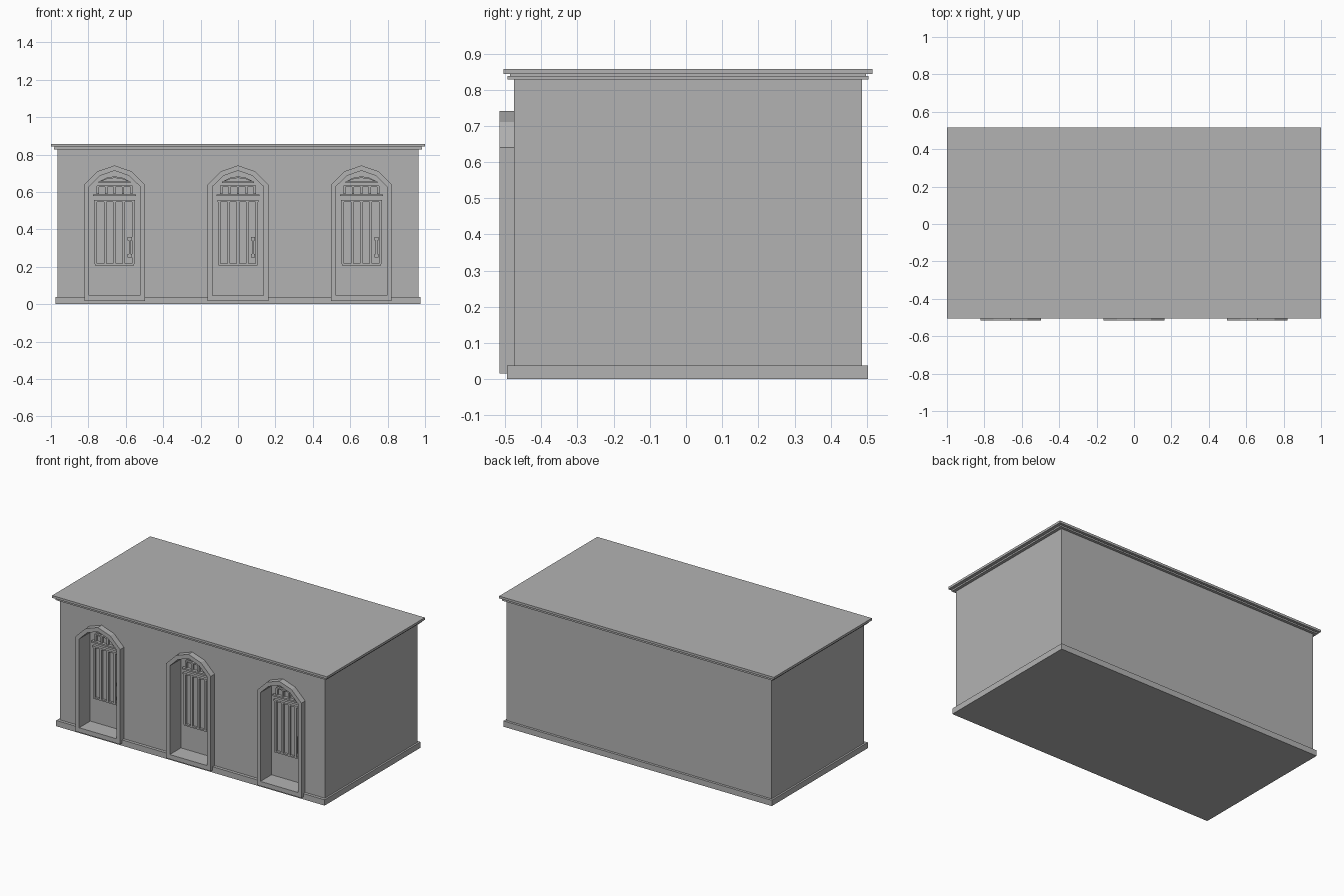
import bpy
import bmesh

cube = bpy.data.objects.get("Cube")
if cube:
    bpy.data.objects.remove(cube, do_unlink=True)

stone = bpy.data.materials.new("grey_stone")
stone.use_nodes = True
GREY = (0.45, 0.45, 0.45, 1)
stone.diffuse_color = GREY
stone.node_tree.nodes["Principled BSDF"].inputs["Base Color"].default_value = GREY


def finish(name, bm):
    bmesh.ops.recalc_face_normals(bm, faces=bm.faces)
    mesh = bpy.data.meshes.new(name)
    bm.to_mesh(mesh)
    bm.free()
    mesh.materials.append(stone)
    obj = bpy.data.objects.new(name, mesh)
    bpy.context.collection.objects.link(obj)
    return obj


def box(name, x0, x1, y0, y1, z0, z1):
    bm = bmesh.new()
    bmesh.ops.create_cube(bm, size=1)
    for v in bm.verts:
        v.co = (x0 + (v.co.x + 0.5) * (x1 - x0),
                y0 + (v.co.y + 0.5) * (y1 - y0),
                z0 + (v.co.z + 0.5) * (z1 - z0))
    return finish(name, bm)


def arch(half, bottom, spring, mid_x, mid_z, top):
    """Faceted arch outline in the xz plane."""
    right = [(half, bottom), (half, spring), (mid_x, mid_z)]
    return right + [(0, top)] + [(-x, z) for x, z in reversed(right)]


def prism(name, outline, cx, y0, y1):
    bm = bmesh.new()
    face = bm.faces.new([bm.verts.new((cx + x, y0, z)) for x, z in outline])
    ext = bmesh.ops.extrude_face_region(bm, geom=[face])["geom"]
    for v in ext:
        if isinstance(v, bmesh.types.BMVert):
            v.co.y = y1
    return finish(name, bm)


def ring(name, outer, inner, cx, y0, y1):
    """Closed band between two matching outlines, with depth."""
    bm = bmesh.new()
    loops = [[bm.verts.new((cx + x, y, z)) for x, z in pts]
             for pts, y in ((outer, y0), (inner, y0), (inner, y1), (outer, y1))]
    n = len(outer)
    for k in range(4):
        a, b = loops[k], loops[(k + 1) % 4]
        for i in range(n):
            j = (i + 1) % n
            bm.faces.new((a[i], a[j], b[j], b[i]))
    return finish(name, bm)


# Building mass, plinth and stepped cornice
walls = box("walls", -0.965, 0.965, -0.475, 0.487, 0.005, 0.835)
box("plinth", -0.977, 0.977, -0.495, 0.503, 0, 0.038)
box("cornice_lower", -0.985, 0.985, -0.493, 0.505, 0.828, 0.838)
box("cornice_neck", -0.98, 0.98, -0.487, 0.498, 0.836, 0.845)
box("roof_slab", -1, 1, -0.505, 0.515, 0.843, 0.858)

OUTER = arch(0.162, 0.016, 0.64, 0.09, 0.711, 0.742)
INNER = arch(0.136, 0.046, 0.63, 0.077, 0.687, 0.714)
CUT = arch(0.145, 0.04, 0.633, 0.082, 0.693, 0.72)
FAN_OUT = arch(0.085, 0.648, 0.655, 0.045, 0.676, 0.684)
FAN_IN = arch(0.074, 0.655, 0.657, 0.04, 0.669, 0.675)
DOOR_Y = -0.40


def door(cx):
    # Arched recess in the wall
    cutter = prism("door_cutter", CUT, cx, -0.55, DOOR_Y)
    cutter.hide_render = True
    cutter.hide_set(True)
    cutter.display_type = 'WIRE'
    mod = walls.modifiers.new("doorway", 'BOOLEAN')
    mod.object = cutter
    mod.solver = 'EXACT'
    ring("door_frame", OUTER, INNER, cx, -0.515, DOOR_Y + 0.005)

    def bar(name, x0, x1, z0, z1, depth=0.014):
        box(name, cx + x0, cx + x1, DOOR_Y - depth, DOOR_Y + 0.004, z0, z1)

    # Tall panes, small upper panes and their rails
    for i in range(-2, 3):
        x = i * 0.05
        bar("mullion", x - 0.007, x + 0.007, 0.215, 0.55)
        x = i * 0.045
        bar("small_mullion", x - 0.006, x + 0.006, 0.59, 0.632)
    bar("middle_rail", -0.11, 0.11, 0.546, 0.556, 0.018)
    bar("transom_rail", -0.115, 0.115, 0.578, 0.588, 0.02)
    bar("upper_rail", -0.095, 0.095, 0.628, 0.636)
    for i in range(4):
        x = -0.075 + i * 0.05
        bar("pane_sill", x - 0.03, x + 0.03, 0.208, 0.217)
    ring("fanlight_frame", FAN_OUT, FAN_IN, cx, DOOR_Y - 0.014, DOOR_Y + 0.004)

    # Pull handle
    bar("handle_grip", 0.076, 0.086, 0.26, 0.35, 0.03)
    for z in (0.25, 0.342):
        bar("handle_mount", 0.07, 0.092, z, z + 0.018, 0.024)


for centre in (-0.66, 0, 0.66):
    door(centre)
